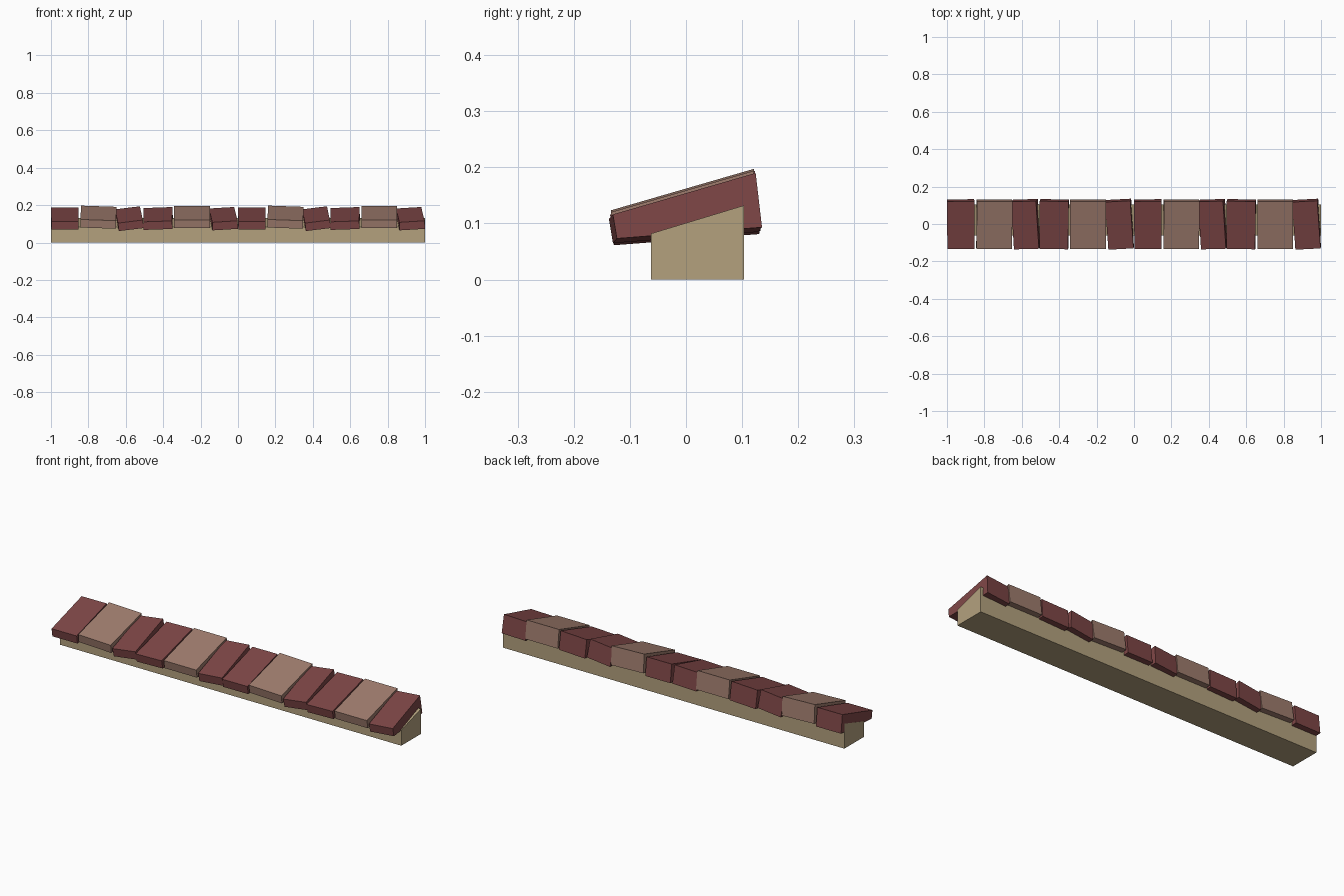
import bpy, math
from mathutils import Matrix, Vector

if "Cube" in bpy.data.objects:
    bpy.data.objects.remove(bpy.data.objects["Cube"])


def material(name, rgb):
    m = bpy.data.materials.new(name)
    m.diffuse_color = (*[(c / 255) ** 2.2 for c in rgb], 1)
    m.use_nodes = True
    m.node_tree.nodes["Principled BSDF"].inputs["Base Color"].default_value = m.diffuse_color
    return m


RED = material("dark red brick", (125, 72, 72))
TAN = material("dusty tan brick", (157, 123, 109))
STONE = material("sandstone", (178, 160, 125))


def prism(name, profile, width, mat):
    """Extrude a (y, z) profile along x, centred on x = 0."""
    n = len(profile)
    verts = [(s * width / 2, y, z) for s in (-1, 1) for y, z in profile]
    faces = [tuple(range(n))[::-1], tuple(range(n, 2 * n))]
    faces += [(i, (i + 1) % n, n + (i + 1) % n, n + i) for i in range(n)]
    me = bpy.data.meshes.new(name)
    me.from_pydata(verts, [], faces)
    me.materials.append(mat)
    ob = bpy.data.objects.new(name, me)
    bpy.context.collection.objects.link(ob)
    return ob


# Sloped sill base
prism("sill_base", [(-.062, 0), (.103, 0), (.103, .132), (-.062, .082)], 2, STONE)

# Wedge-shaped bricks: centre x, width, roll, yaw (degrees), lift, colour
BRICK = [(-.127, .07), (.132, .09), (.121, .187), (-.134, .113)]
ROW = [
    (-.926, .146, 0, 0.5, 0, RED),
    (-.747, .19, -2, 0, .007, TAN),
    (-.579, .134, 7, 1.5, -.001, RED),
    (-.427, .154, 2, -1, 0, RED),
    (-.246, .19, 0, 0, .007, TAN),
    (-.077, .135, 3.5, 3, -.001, RED),
]
for rep in range(2):
    for i, (x, w, roll, yaw, lift, mat) in enumerate(ROW):
        ob = prism(f"brick_{rep * 6 + i + 1}", BRICK, w, mat)
        pivot = Vector((0, 0, .115))
        rot = Matrix.Rotation(math.radians(yaw), 4, 'Z') @ Matrix.Rotation(-math.radians(roll), 4, 'Y')
        ob.data.transform(Matrix.Translation(pivot) @ rot @ Matrix.Translation(-pivot))
        ob.location = (x + rep, 0, lift)
